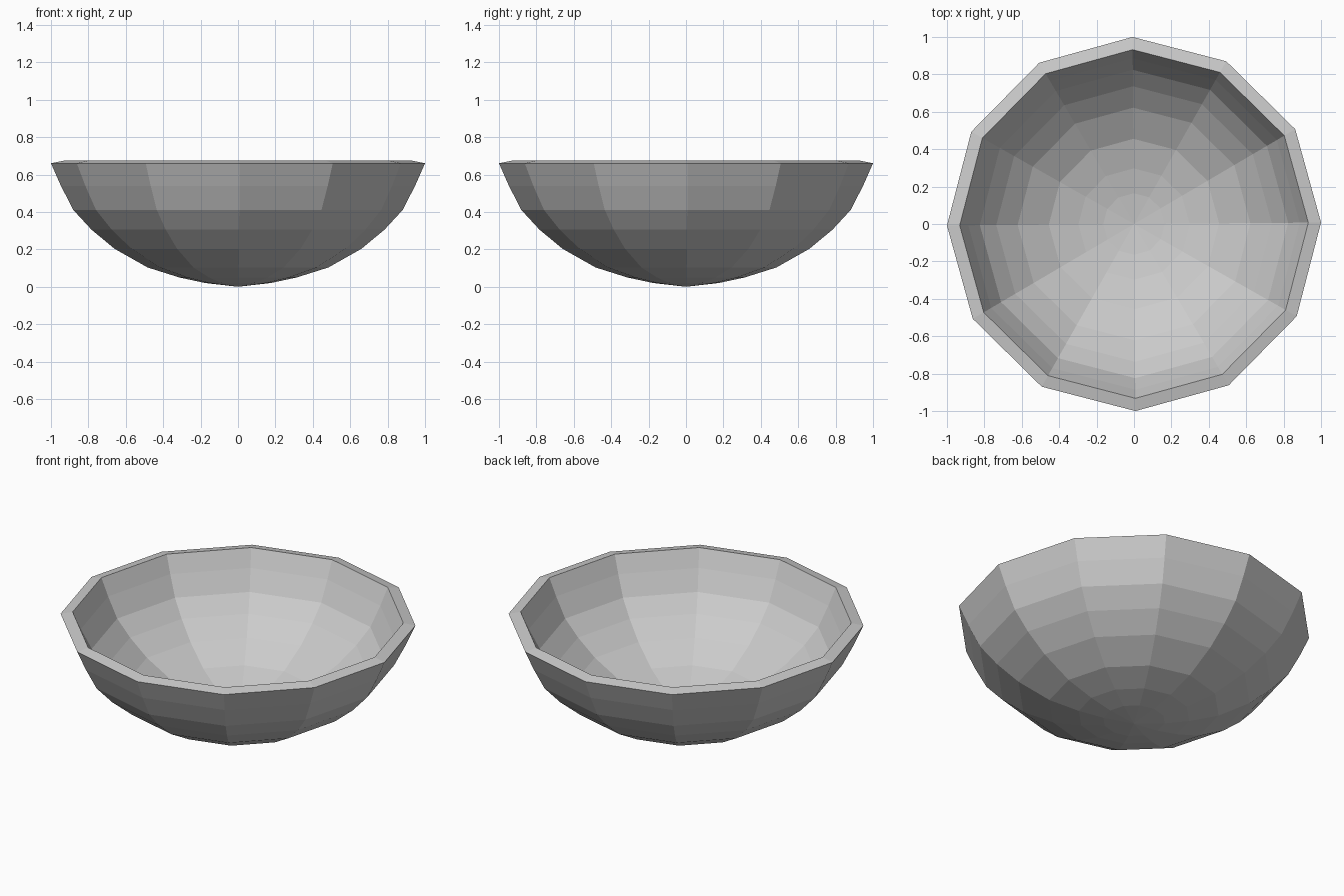
import bpy, bmesh
from math import cos, sin, radians, tau

if "Cube" in bpy.data.objects:
    bpy.data.objects.remove(bpy.data.objects["Cube"])

SIDES = 12
TURN = radians(0.45)
THICK = 0.068

# Outer profile (radius, height), rim down to the base centre
outer = [(1.0, 0.66), (0.947, 0.54), (0.88, 0.41), (0.783, 0.305), (0.66, 0.203),
         (0.483, 0.103), (0.315, 0.05), (0.175, 0.02), (0.0, 0.0)]

# Inner profile: offset of the outer one along its normals
inner = [(0.932, 0.674)]
for (r0, z0), (r, z), (r1, z1) in zip(outer, outer[1:], outer[2:]):
    dr, dz = r0 - r1, z0 - z1
    length = (dr * dr + dz * dz) ** 0.5
    inner.append((r - THICK * dz / length, z + THICK * dr / length))
inner.append((0.0, THICK))

# Lathe the closed profile, from base centre over the rim to inside centre
bm = bmesh.new()
rings = []
for r, z in outer[::-1] + inner:
    if r == 0.0:
        rings.append([bm.verts.new((0, 0, z))] * SIDES)
    else:
        rings.append([bm.verts.new((r * cos(TURN + tau * i / SIDES),
                                    r * sin(TURN + tau * i / SIDES), z))
                      for i in range(SIDES)])
for a, b in zip(rings, rings[1:]):
    for i in range(SIDES):
        j = (i + 1) % SIDES
        corners = list(dict.fromkeys([a[i], a[j], b[j], b[i]]))
        bm.faces.new(corners)
bmesh.ops.recalc_face_normals(bm, faces=bm.faces)

mesh = bpy.data.meshes.new("bowl")
bm.to_mesh(mesh)
bm.free()
bowl = bpy.data.objects.new("bowl", mesh)
bpy.context.collection.objects.link(bowl)
